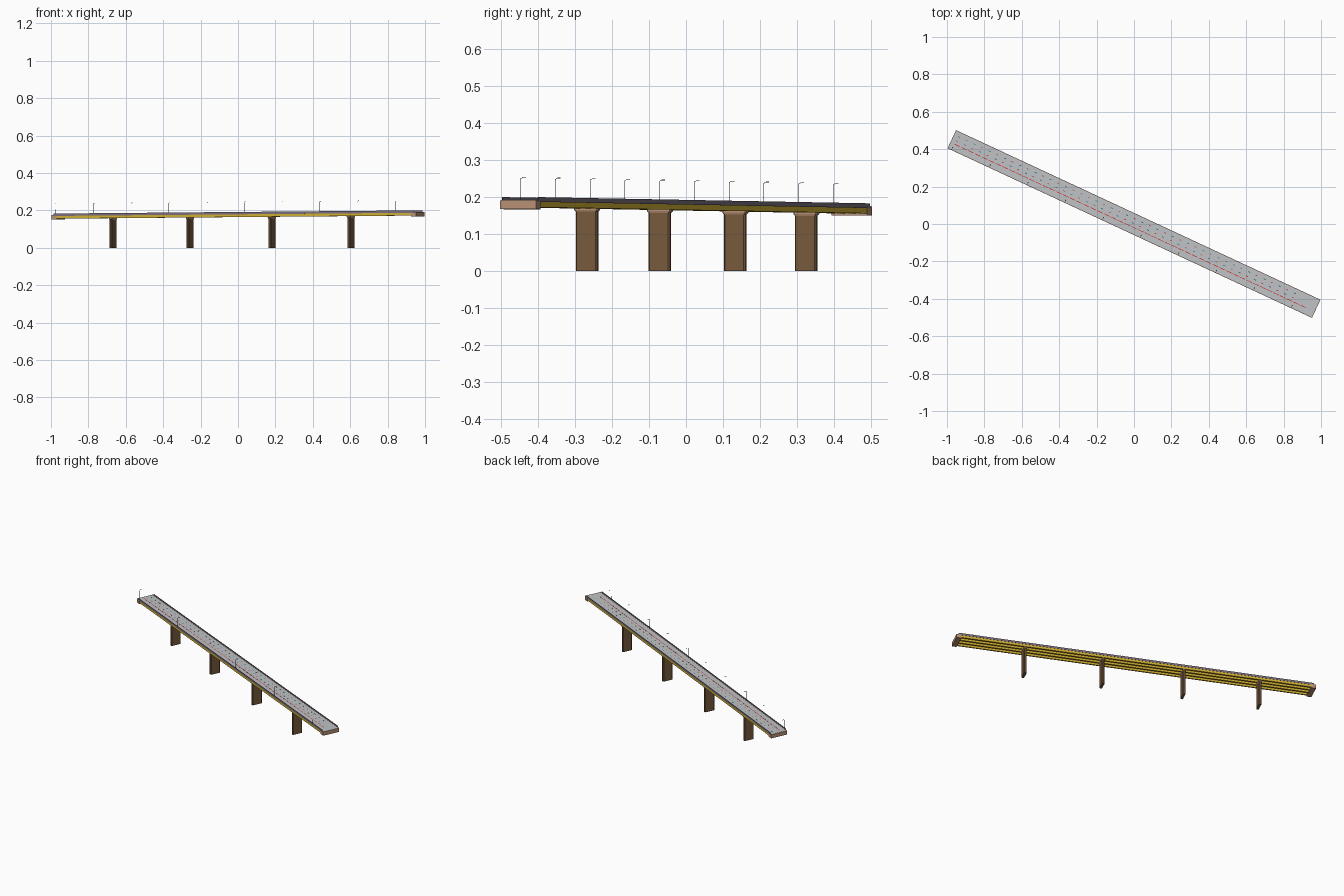
import bpy, bmesh, math
from mathutils import Matrix, Vector

if "Cube" in bpy.data.objects:
    bpy.data.objects.remove(bpy.data.objects["Cube"])

ANGLE = math.radians(-24.95)
L, W = 1.0745, 0.0535          # half length, half width
SLOPE, DECK = 0.0079, 0.1835   # deck rises gently along its length
ROT = Matrix.Rotation(ANGLE, 4, 'Z')


def mat(name, rgb):
    m = bpy.data.materials.new(name)
    m.diffuse_color = (*rgb, 1)
    m.use_nodes = True
    m.node_tree.nodes["Principled BSDF"].inputs["Base Color"].default_value = m.diffuse_color
    return m


GREY = mat("road_grey", (0.52, 0.55, 0.56))
YELLOW = mat("girder_yellow", (0.64, 0.44, 0.035))
PURPLE = mat("parapet_purple_grey", (0.20, 0.155, 0.205))
TAN = mat("concrete_tan", (0.50, 0.29, 0.18))
BROWN = mat("pier_brown", (0.19, 0.105, 0.047))
RED = mat("marking_red", (0.70, 0.01, 0.01))
TEAL = mat("marking_teal", (0.01, 0.10, 0.11))
METAL = mat("lamp_grey", (0.08, 0.09, 0.09))


def deck_z(u):
    return DECK + SLOPE * u


def finish(bm, name, material):
    bmesh.ops.recalc_face_normals(bm, faces=bm.faces)
    bm.transform(ROT)
    me = bpy.data.meshes.new(name)
    bm.to_mesh(me)
    bm.free()
    me.materials.append(material)
    ob = bpy.data.objects.new(name, me)
    bpy.context.collection.objects.link(ob)
    return ob


def loft(bm, rings):
    # closed solid through rings of equal point count
    rows = [[bm.verts.new(p) for p in r] for r in rings]
    n = len(rows[0])
    for a, b in zip(rows, rows[1:]):
        for i in range(n):
            bm.faces.new((a[i], a[(i + 1) % n], b[(i + 1) % n], b[i]))
    bm.faces.new(rows[0])
    bm.faces.new(rows[-1])


def bar(bm, u0, u1, v0, v1, z0, z1):
    # box that follows the sloping deck; z is measured from the road surface
    loft(bm, [[(u, v, deck_z(u) + z) for v, z in
               ((v0, z0), (v1, z0), (v1, z1), (v0, z1))] for u in (u0, u1)])


def bars(name, material, items):
    bm = bmesh.new()
    for it in items:
        bar(bm, *it)
    return finish(bm, name, material)


# road slab, solid parapets and the concrete kerbs inside them
E = L - 0.026
bars("road_deck", GREY, [(-L + 0.003, L - 0.003, -W + 0.002, W - 0.002, -0.004, 0.0)])
bars("parapets", PURPLE, [(-L + 0.012, L - 0.012, s * W - 0.0008 * (1 + s),
                           s * W + 0.0008 * (1 - s), -0.0045, 0.0082) for s in (-1, 1)])
bars("kerbs", TAN, [(-L + 0.003, L - 0.003, s * (W - 0.0025) - 0.001,
                     s * (W - 0.0025) + 0.001, -0.001, 0.001) for s in (-1, 1)])

# yellow steel girders under a soffit plate
gird = [(-E, E, -W + 0.002, W - 0.002, -0.0065, -0.004)]
for i in range(4):
    v = (i - 1.5) * 0.0315
    gird.append((-E, E, v - 0.0045, v + 0.0045, -0.019, -0.006))
bars("girders", YELLOW, gird)

# end abutments, a little deeper than the girders
bars("abutments", TAN, [(s * L - 0.014 * (1 + s), s * L + 0.014 * (1 - s), -W, W,
                         -0.0245, -0.0004) for s in (-1, 1)])


def outline(u, v, hu, hv, c, z):
    # rectangle with chamfered corners
    pts = [(hu, hv - c), (hu - c, hv), (-hu + c, hv), (-hu, hv - c),
           (-hu, -hv + c), (-hu + c, -hv), (hu - c, -hv), (hu, -hv + c)]
    return [(u + a, v + b, z) for a, b in pts]


# piers with flared caps
for n, u in enumerate((-0.743, -0.289, 0.194, 0.660), 1):
    top = deck_z(u) - 0.019
    v = 0.0125
    bm = bmesh.new()
    loft(bm, [outline(u, v, 0.0075, 0.0315, 0.0035, z) for z in (0, top - 0.008)])
    finish(bm, f"pier_{n}", BROWN)
    bm = bmesh.new()
    loft(bm, [outline(u, v, 0.0077, 0.0317, 0.0035, top - 0.009),
              outline(u, v, 0.0095, 0.036, 0.0035, top - 0.004),
              outline(u, v, 0.0095, 0.036, 0.0035, top)])
    finish(bm, f"pier_cap_{n}", TAN)


# painted road markings
def dashes(v, pitch, length, width, start=0.0):
    n = int((2 * L - 0.05 - start) / pitch)
    u0 = -L + 0.025 + start
    return [(u0 + i * pitch, u0 + i * pitch + length,
             v - width / 2, v + width / 2, -0.0002, 0.0004) for i in range(n)]


bars("red_centre_line", RED, dashes(-0.018, 0.04, 0.033, 0.003))
bars("teal_lane_dashes", TEAL, dashes(0.002, 0.09, 0.012, 0.003, 0.045)
     + dashes(0.027, 0.09, 0.012, 0.003))
bars("red_lane_dashes", RED, dashes(0.002, 0.09, 0.010, 0.003)
     + dashes(0.027, 0.09, 0.010, 0.003, 0.045))

# street lamps along one edge, arms reaching over the road
bm = bmesh.new()
for i in range(10):
    u = -1.052 + i * 0.2225
    z, v = deck_z(u), -0.0505
    for a, b, r in (((v, 0), (v, 0.059), 0.0008), ((v, 0.059), (v + 0.008, 0.0625), 0.0007)):
        p, q = Vector((u, a[0], z + a[1])), Vector((u, b[0], z + b[1]))
        turn = (q - p).to_track_quat('Z', 'Y').to_matrix().to_4x4()
        bmesh.ops.create_cone(bm, cap_ends=True, segments=6, radius1=r, radius2=r * 0.8,
                              depth=(q - p).length,
                              matrix=Matrix.Translation((p + q) / 2) @ turn)
    bar(bm, u - 0.0015, u + 0.0015, v + 0.007, v + 0.015, 0.0615, 0.0632)
finish(bm, "street_lamps", METAL)
